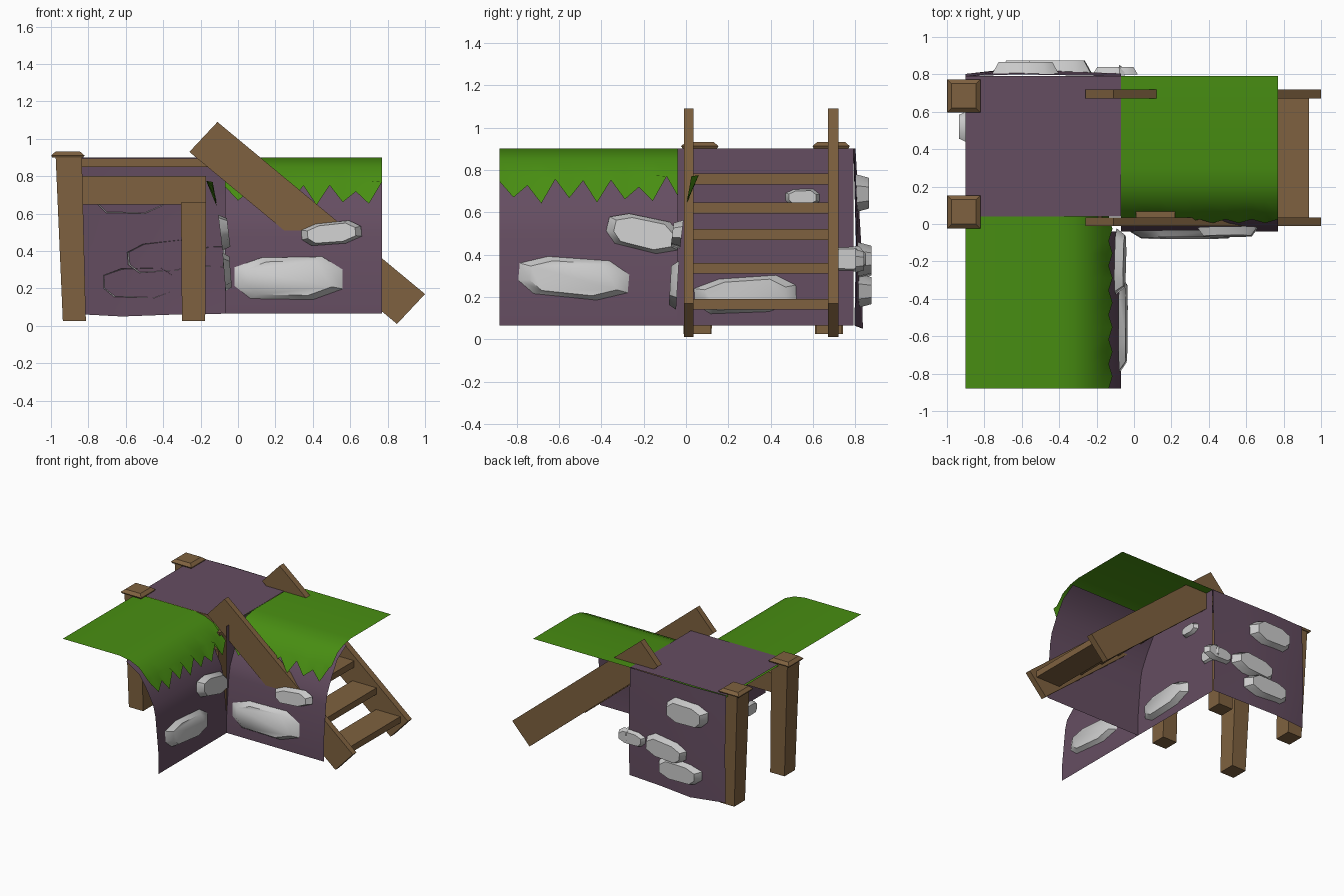
import bpy, math
from mathutils import Vector, Matrix

if "Cube" in bpy.data.objects:
    bpy.data.objects.remove(bpy.data.objects["Cube"])

def mat(name, c):
    m = bpy.data.materials.new(name)
    m.diffuse_color = (*c, 1)
    m.use_nodes = True
    m.node_tree.nodes["Principled BSDF"].inputs["Base Color"].default_value = m.diffuse_color
    return m

EARTH = mat("earth", (0.13, 0.075, 0.12))
GRASS = mat("grass", (0.065, 0.27, 0.006))
WOOD = mat("wood", (0.21, 0.12, 0.05))
X, Y, Z = Vector((1, 0, 0)), Vector((0, 1, 0)), Vector((0, 0, 1))

def obj(name, verts, faces, m=None, smooth=False):
    me = bpy.data.meshes.new(name)
    me.from_pydata([tuple(v) for v in verts], [], faces)
    me.update()
    o = bpy.data.objects.new(name, me)
    bpy.context.collection.objects.link(o)
    if m:
        me.materials.append(m)
    if smooth:
        bpy.context.view_layer.objects.active = o
        bpy.ops.object.select_all(action='DESELECT')
        o.select_set(True)
        bpy.ops.object.shade_smooth_by_angle(angle=math.radians(45))
    return o

def sheet(name, origin, along, out, length, prof, m, cols=12, teeth=False):
    """Sweep an (outward, height) profile along a straight edge; optional jagged hem."""
    verts, n = [], len(prof)
    for i in range(cols + 1):
        for j, (o, z) in enumerate(prof):
            if teeth and j == n - 1:
                z += (0.09 + 0.015 * math.sin(i * 2.3)) * (i % 2 == 0) + 0.015 * math.sin(i * 1.7)
                o -= 0.02 * (i % 2 == 0)
            verts.append(origin + along * (length * i / cols) + out * o + Z * z)
    flip = along.cross(out).z > 0
    faces = []
    for i in range(cols):
        for j in range(n - 1):
            a = i * n + j
            f = (a, a + 1, a + n + 1, a + n)
            faces.append(f if not flip else f[::-1])
    return obj(name, verts, faces, m, True)

def stone(name, c, along, out, w, h, tilt=0, d=0.05, lean=0):
    """Bevelled octagonal boulder set in a wall; lean follows a sloping bank."""
    c = Vector(c)
    ring = [(-1, -.35), (-.7, -.95), (.45, -1), (1, -.5), (1, .4), (.62, 1), (-.5, .95), (-1, .5)]
    verts = []
    for s, t in ((1, 0), (.8, d)):
        for a, b in ring:
            p = Matrix.Rotation(math.radians(tilt), 2) @ Vector((a * w * s, b * h * s))
            verts.append(c + along * p.x + Z * p.y + out * (t - lean * p.y))
    faces = [(i, (i + 1) % 8, (i + 1) % 8 + 8, i + 8) for i in range(8)]
    faces.append(tuple(range(8, 16)))
    if along.cross(Z).dot(out) < 0:
        faces = [f[::-1] for f in faces]
    return obj(name, verts, faces, None, True)

def block(name, lo, hi, shift=(0, 0), taper=1.0):
    """Box between two corners; the foot can be shifted and scaled."""
    cx, cy = (lo[0] + hi[0]) / 2, (lo[1] + hi[1]) / 2
    verts = []
    for z, s, k in ((lo[2], taper, 1), (hi[2], 1, 0)):
        for x, y in ((lo[0], lo[1]), (hi[0], lo[1]), (hi[0], hi[1]), (lo[0], hi[1])):
            verts.append((cx + (x - cx) * s + shift[0] * k, cy + (y - cy) * s + shift[1] * k, z))
    faces = [(3, 2, 1, 0), (4, 5, 6, 7)] + [(i, (i + 1) % 4, (i + 1) % 4 + 4, i + 4) for i in range(4)]
    return obj(name, verts, faces, WOOD)

# cliff walls and grass that rolls over the edge with a jagged hem
wall = [(-.28, .87), (-.17, .80), (-.10, .69), (-.045, .58), (-.028, .5), (0, .2), (0, .065)]
grass = [(-.83, .9), (-.34, .9), (-.25, .885), (-.17, .85), (-.10, .775), (-.045, .655)]
sheet("front_cliff_wall", Vector((-.07, -.88, 0)), Y, X, .84, wall, EARTH)
sheet("right_cliff_wall", Vector((-.07, -.04, 0)), X, -Y, .84, wall, EARTH)
sheet("inner_wall", Vector((-.07, -.04, 0)), Y, X, .83, [(0, .9), (0, .5), (0, .065)], EARTH, 2)
sheet("front_grass", Vector((-.07, -.88, 0)), Y, X, .92, grass, GRASS, 14, True)
sheet("right_grass", Vector((-.07, -.04, 0)), X, -Y, .84, grass, GRASS, 12, True)
# grass roll hidden under the top slab
sheet("inner_grass", Vector((-.07, .04, 0)), Y, X, .75, [(o, z - .012) for o, z in grass[:-1]], GRASS)

# earth top slab and slightly bulging back wall
obj("earth_top", [(-.9, .04, .902), (-.07, .04, .902), (-.07, .79, .902), (-.9, .79, .902)],
    [(0, 1, 2, 3)], EARTH)
back = []
for x, top, low, zb in ((-.9, .79, .795, .065), (-.62, .80, .835, .05), (-.35, .795, .815, .06), (-.07, .79, .80, .065)):
    back += [(x, top, .9), (x, (top + low) / 2 + .01, .45), (x, low, zb)]
obj("back_wall", back, [(3 * i + j, 3 * i + j + 1, 3 * i + j + 4, 3 * i + j + 3)
                        for i in range(3) for j in range(2)], EARTH, True)

# boulders: centre, wall direction, outward, half width, half height, tilt, depth, lean
for i, s in enumerate([
    ((.27, -.04, .255), X, -Y, .29, .115, 0, .035, .06),
    ((.50, -.02, .495), X, -Y, .16, .06, 5, .045, .12),
    ((-.075, -.53, .29), Y, X, .26, .095, -5, .035, .08),
    ((-.095, -.20, .50), Y, X, .175, .08, -13, .045, .12),
    ((-.07, .28, .21), Y, X, .24, .085, 3, .045),
    ((-.07, .55, .67), Y, X, .08, .04, 0, .03),
    ((-.08, .76, .38), Y, X, .09, .06, 0, .03),
    ((-.58, .80, .69), X, Y, .18, .09, 0, .065),
    ((-.41, .81, .37), X, Y, .18, .08, 5, .065),
    ((-.53, .815, .23), X, Y, .19, .08, 0, .06),
    ((-.10, .80, .37), X, Y, .12, .055, 0, .04),
    ((-.90, .52, .70), Y, -X, .08, .05, 0, .035),
]):
    stone(f"boulder_{i + 1}", *s)

# timber frame: posts, caps and beams
for side, y in (("front", .065), ("rear", .685)):
    block(f"left_post_{side}", (-.975, y - .075, .025), (-.835, y + .075, .905), (.03, -.01), .88)
    block(f"left_post_cap_{side}", (-.975, y - .065, .912), (-.845, y + .065, .932), taper=1.36)
    block(f"left_post_rim_{side}", (-1, y - .088, .9), (-.82, y + .088, .912), taper=.92)
    block(f"right_post_{side}", (-.305, y - .065, .025), (-.17, y + .065, .66), (0, -.01), .92)
    block(f"lintel_{side}", (-.85, y - .05, .65), (-.17, y + .05, .8))
    block(f"top_beam_{side}", (-.9, y - .02, .85), (-.08, y + .04, .895))

# sloping stair: two stringers and five treads
outline = [(-.26, .93), (.85, .01), (1.0, .17), (-.11, 1.09)]
for side, y0, y1 in (("front", -.01, .035), ("rear", .67, .72)):
    v = [(x, y, z) for y in (y0, y1) for x, z in outline]
    obj(f"stringer_{side}", v, [(0, 1, 2, 3), (7, 6, 5, 4)] +
        [(i, i + 4, (i + 1) % 4 + 4, (i + 1) % 4) for i in range(4)], WOOD)
for i, z in enumerate((.165, .335, .495, .62, .757)):
    x = -.185 + (1.01 - z) * 1.207
    block(f"tread_{i + 1}", (x - .11, .03, z - .025), (x + .1, .68, z + .025))
